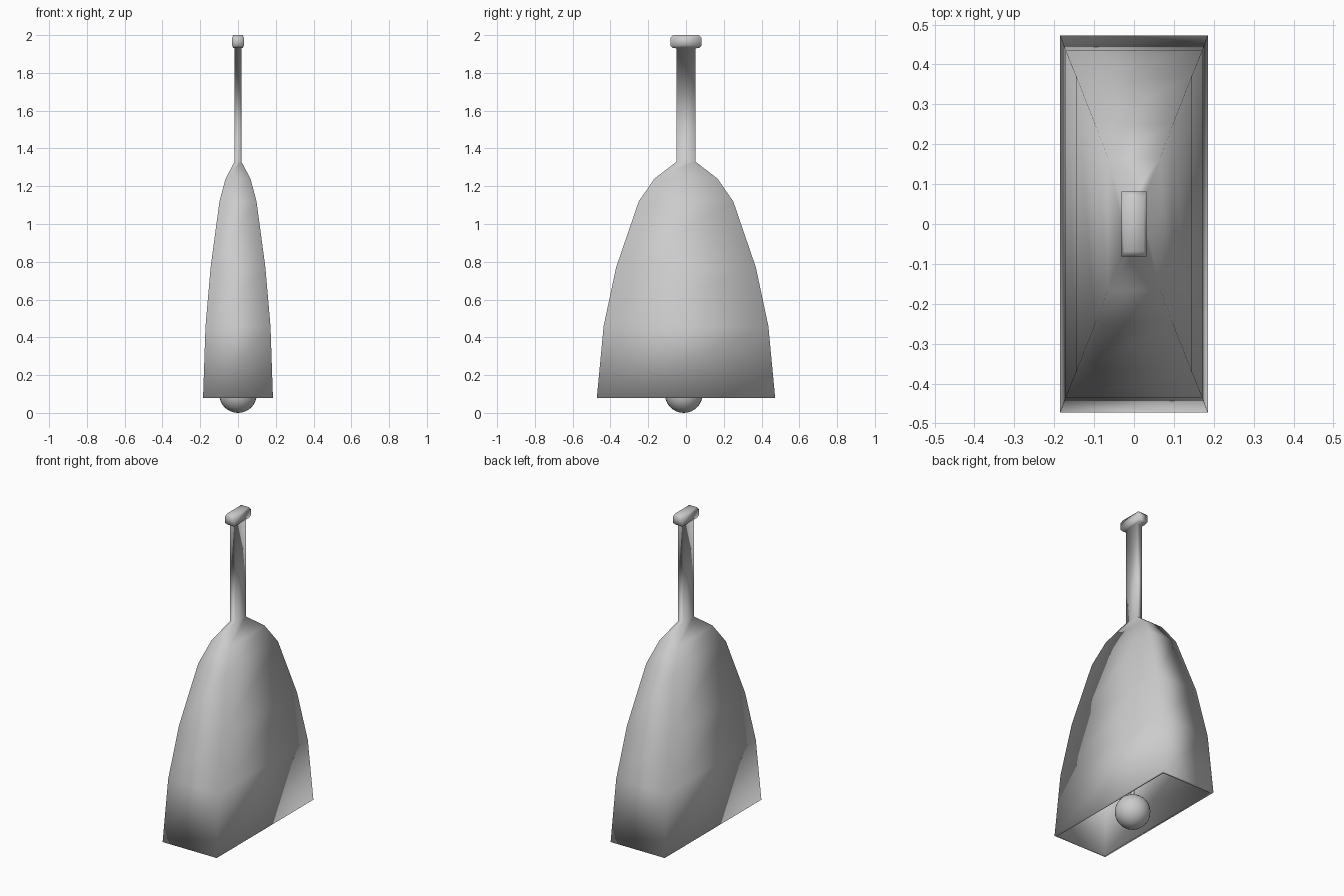
import bpy, bmesh

if "Cube" in bpy.data.objects:
    bpy.data.objects.remove(bpy.data.objects["Cube"])


def finish(name, bm):
    bmesh.ops.recalc_face_normals(bm, faces=bm.faces[:])
    for f in bm.faces:
        f.smooth = True
    mesh = bpy.data.meshes.new(name)
    bm.to_mesh(mesh)
    bm.free()
    ob = bpy.data.objects.new(name, mesh)
    bpy.context.collection.objects.link(ob)
    return ob


def loft(name, sections):
    """Skin rectangular sections (z, half x, half y), capping both ends."""
    bm = bmesh.new()
    rings = [[bm.verts.new((sx * hx, sy * hy, z))
              for sx, sy in ((-1, -1), (1, -1), (1, 1), (-1, 1))]
             for z, hx, hy in sections]
    for a, b in zip(rings, rings[1:]):
        for i in range(4):
            j = (i + 1) % 4
            bm.faces.new((a[i], a[j], b[j], b[i]))
    bm.faces.new(rings[0])
    bm.faces.new(rings[-1])
    return finish(name, bm)


# Hollow bell, flowing up into the flat handle and its knob
shell = [(0.08, 0.185, 0.472), (0.46, 0.172, 0.436), (0.77, 0.145, 0.37),
         (1.12, 0.098, 0.25), (1.24, 0.066, 0.167)]
t = 0.015
inside = [(z - (t if z > 0.1 else 0), hx - t, hy - t) for z, hx, hy in shell]
handle = [(1.33, 0.018, 0.05), (1.93, 0.018, 0.05), (1.932, 0.025, 0.07),
          (1.945, 0.031, 0.082), (1.985, 0.031, 0.082), (2.0, 0.025, 0.068)]
loft("bell_and_handle", inside[::-1] + shell + handle)

# Clapper ball
bm = bmesh.new()
bmesh.ops.create_uvsphere(bm, u_segments=24, v_segments=16, radius=0.1)
bmesh.ops.translate(bm, verts=bm.verts, vec=(0, -0.012, 0.1))
finish("clapper_ball", bm)

# Clapper rod hanging from the bell's crown
bm = bmesh.new()
bmesh.ops.create_cone(bm, cap_ends=True, segments=12, radius1=0.012,
                      radius2=0.012, depth=1.05)
bmesh.ops.translate(bm, verts=bm.verts, vec=(0, -0.012, 0.71))
rod = finish("clapper_rod", bm)
bpy.context.view_layer.objects.active = rod
rod.select_set(True)
bpy.ops.object.shade_smooth_by_angle()
